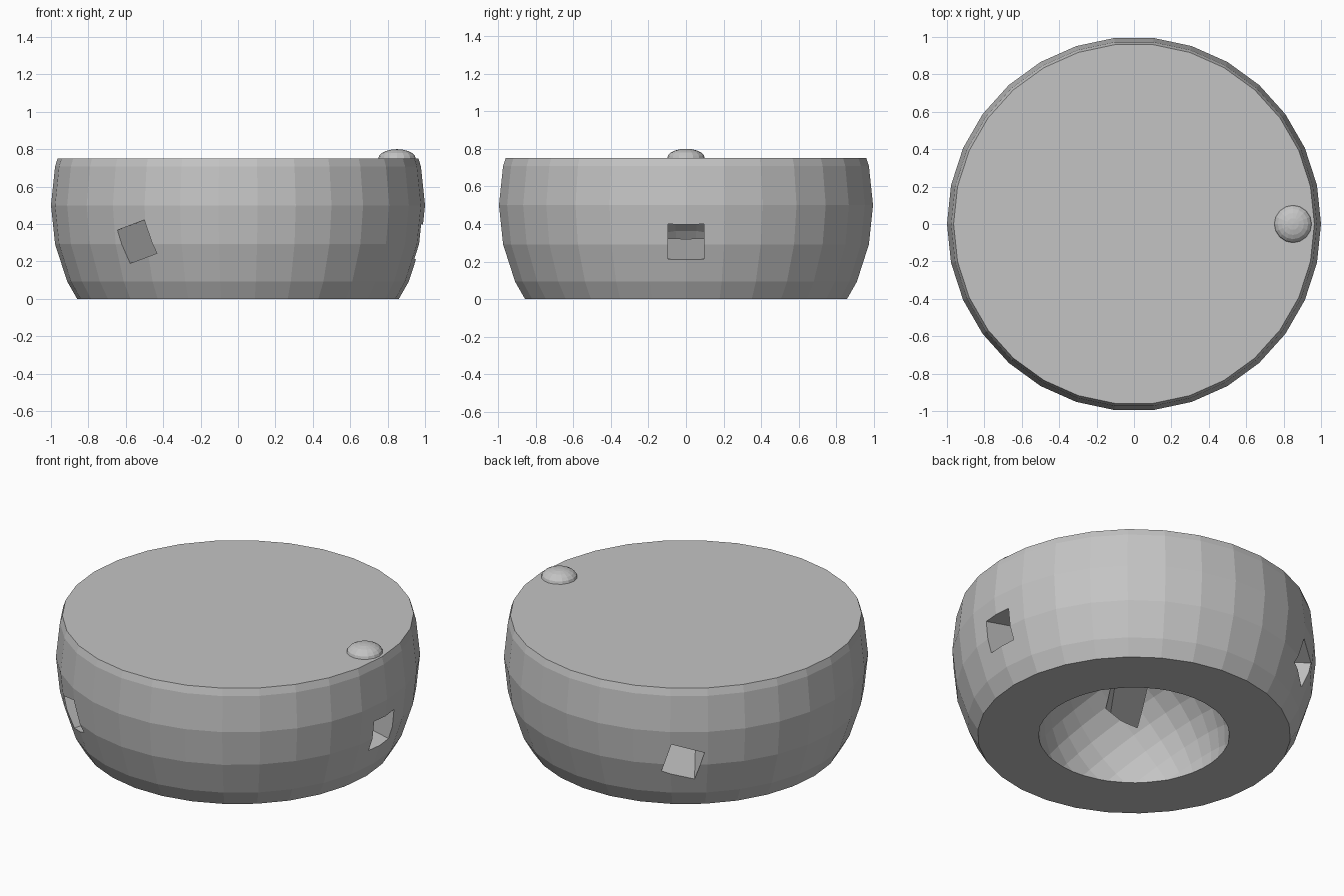
import bpy, bmesh, math
from mathutils import Matrix, Vector

if "Cube" in bpy.data.objects:
    bpy.data.objects.remove(bpy.data.objects["Cube"])

grey = bpy.data.materials.new("plain_grey")
grey.diffuse_color = (0.55, 0.55, 0.55, 1)
grey.use_nodes = True
grey.node_tree.nodes["Principled BSDF"].inputs["Base Color"].default_value = grey.diffuse_color


def make_object(name, bm):
    bmesh.ops.recalc_face_normals(bm, faces=bm.faces[:])
    mesh = bpy.data.meshes.new(name)
    bm.to_mesh(mesh)
    bm.free()
    mesh.materials.append(grey)
    obj = bpy.data.objects.new(name, mesh)
    bpy.context.collection.objects.link(obj)
    return obj


# Drum body: low-poly sphere slice, 30 sides
SIDES = 30
profile = [(0.86, 0), (0.9135, 0.093), (0.978, 0.292), (1.0, 0.5),
           (0.978, 0.708), (0.9645, 0.75)]
bm = bmesh.new()
rings = [[bm.verts.new((r * math.cos(2 * math.pi * i / SIDES),
                        r * math.sin(2 * math.pi * i / SIDES), z))
          for i in range(SIDES)] for r, z in profile]
for a, b in zip(rings, rings[1:]):
    for i in range(SIDES):
        j = (i + 1) % SIDES
        bm.faces.new((a[i], a[j], b[j], b[i]))
bm.faces.new(rings[0][::-1])
bm.faces.new(rings[-1])
body = make_object("drum_body", bm)


def cut(name, bm):
    cutter = make_object(name, bm)
    cutter.hide_render = True
    cutter.display_type = 'WIRE'
    mod = body.modifiers.new(name, 'BOOLEAN')
    mod.operation = 'DIFFERENCE'
    mod.solver = 'EXACT'
    mod.object = cutter


# Domed hollow in the underside
bm = bmesh.new()
bmesh.ops.create_uvsphere(bm, u_segments=30, v_segments=15, radius=0.526,
                          matrix=Matrix.Rotation(math.radians(50), 4, 'Y'))
cut("hollow_cutter", bm)

# Three square channels running from the centre down and out through the wall
for n, (azimuth, roll) in enumerate([(0, 0), (124, -17), (236, 17)]):
    az = math.radians(azimuth)
    d = Vector((math.cos(az), math.sin(az), -0.205)).normalized()
    t = Vector((-math.sin(az), math.cos(az), 0))
    u = d.cross(t)
    frame = Matrix((d, t, u)).transposed().to_4x4()
    bm = bmesh.new()
    bmesh.ops.create_cube(
        bm, size=1,
        matrix=Matrix.Translation((0, 0, 0.503)) @ frame
        @ Matrix.Rotation(math.radians(roll), 4, 'X')
        @ Matrix.Translation((0.6, 0, 0)) @ Matrix.Diagonal((1.2, 0.19, 0.19, 1)))
    cut("channel_cutter_%d" % (n + 1), bm)

# Flattened button on the lid
bm = bmesh.new()
bmesh.ops.create_uvsphere(bm, u_segments=16, v_segments=10, radius=0.1,
                          matrix=Matrix.Translation((0.85, 0, 0.75))
                          @ Matrix.Diagonal((1, 1, 0.5, 1)))
bmesh.ops.bisect_plane(bm, geom=bm.verts[:] + bm.edges[:] + bm.faces[:],
                       plane_co=(0, 0, 0.749), plane_no=(0, 0, 1), clear_inner=True)
make_object("lid_button", bm)
